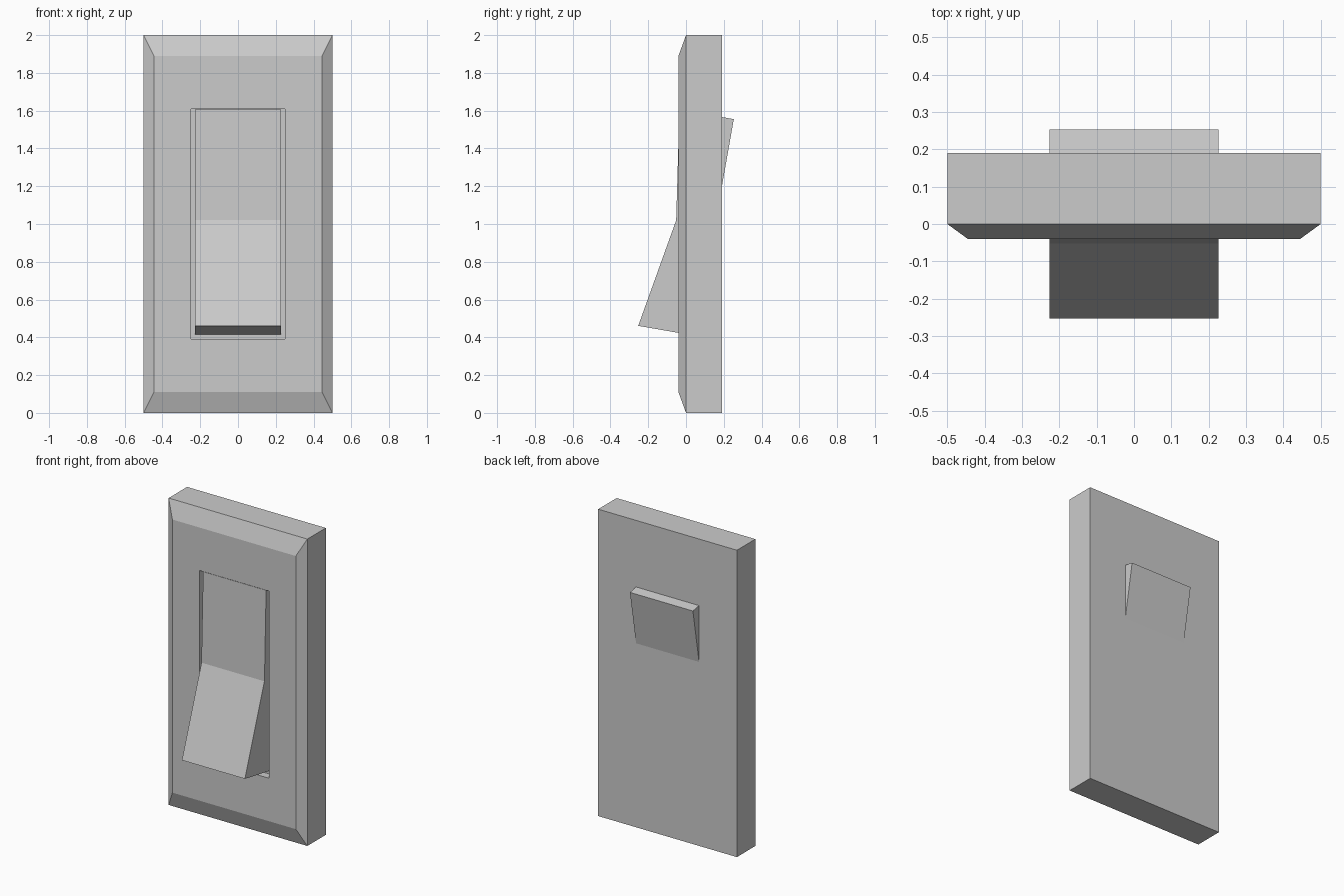
import bpy, bmesh

if "Cube" in bpy.data.objects:
    bpy.data.objects.remove(bpy.data.objects["Cube"])


def make_object(name, bm):
    bmesh.ops.recalc_face_normals(bm, faces=bm.faces)
    mesh = bpy.data.meshes.new(name)
    bm.to_mesh(mesh)
    bm.free()
    obj = bpy.data.objects.new(name, mesh)
    bpy.context.collection.objects.link(obj)
    return obj


def loft(name, rings):
    """Join matching loops of points with quads and cap both ends."""
    bm = bmesh.new()
    loops = [[bm.verts.new(p) for p in ring] for ring in rings]
    for a, b in zip(loops, loops[1:]):
        for i in range(len(a)):
            j = (i + 1) % len(a)
            bm.faces.new((a[i], a[j], b[j], b[i]))
    bm.faces.new(loops[0])
    bm.faces.new(loops[-1])
    return make_object(name, bm)


def rect(half_w, half_h, y):
    return [(sx * half_w, y, 1 + sz * half_h)
            for sx, sz in ((-1, -1), (1, -1), (1, 1), (-1, 1))]


# Wall plate: back, sides, bevelled rim, front face, recessed pocket
loft("wall_plate", [
    rect(0.5, 1.0, 0.19),
    rect(0.5, 1.0, 0.0),
    rect(0.445, 0.89, -0.04),
    rect(0.25, 0.61, -0.04),
    rect(0.25, 0.61, 0.01),
])

# Rocker: bent-front profile (y, z), tilted and poking out of the back
profile = [(-0.253, 0.461), (0.05, 0.408), (0.253, 1.555),
           (-0.035, 1.606), (-0.052, 1.02)]
loft("rocker", [[(x, y, z) for y, z in profile] for x in (-0.227, 0.227)])
